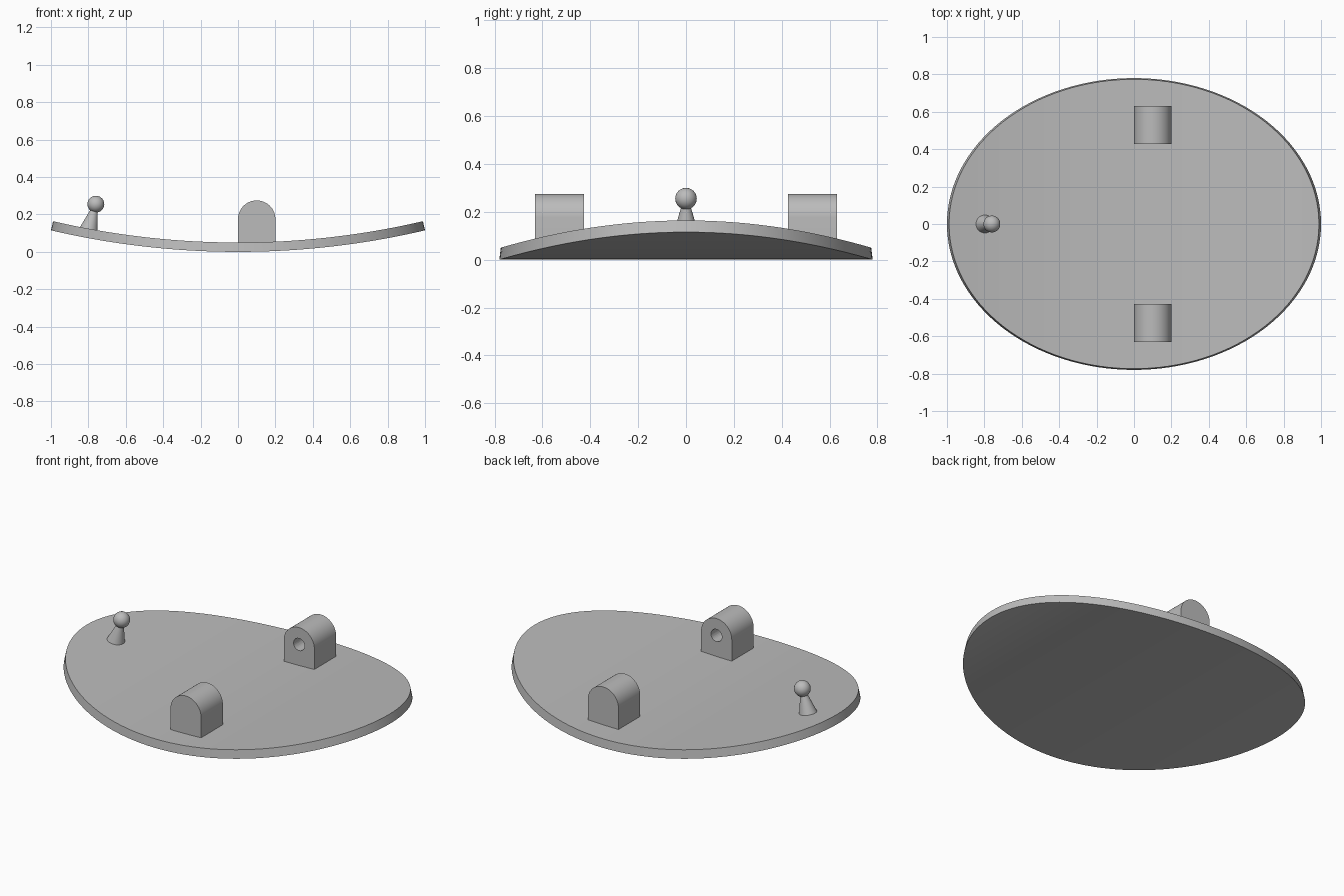
import bpy, bmesh, math
from mathutils import Vector

if "Cube" in bpy.data.objects:
    bpy.data.objects.remove(bpy.data.objects["Cube"], do_unlink=True)

GREY = (0.5, 0.5, 0.5, 1)
grey = bpy.data.materials.new("plain_grey")
grey.use_nodes = True
grey.diffuse_color = GREY
grey.node_tree.nodes["Principled BSDF"].inputs["Base Color"].default_value = GREY


def finish(obj, name):
    """Name, colour and smooth a part."""
    obj.name = name
    obj.data.materials.clear()
    obj.data.materials.append(grey)
    bpy.ops.object.select_all(action="DESELECT")
    obj.select_set(True)
    bpy.context.view_layer.objects.active = obj
    bpy.ops.object.shade_smooth_by_angle(angle=math.radians(30))
    return obj


def from_bmesh(bm, name):
    bmesh.ops.recalc_face_normals(bm, faces=bm.faces)
    mesh = bpy.data.meshes.new(name)
    bm.to_mesh(mesh)
    bm.free()
    obj = bpy.data.objects.new(name, mesh)
    bpy.context.collection.objects.link(obj)
    return finish(obj, name)


# Oval plate bent along x: strips across the oval, then thickened
def bent_plate(half_x, half_y, thickness, bend_radius, steps=64):
    bm = bmesh.new()

    def point(x, y, top):
        angle = math.asin(x / bend_radius)
        r = bend_radius - (thickness if top else 0)
        shrink = 0.992 if top else 1
        return bm.verts.new((r * math.sin(angle), y * shrink,
                             bend_radius - r * math.cos(angle)))

    rims = []
    for top in (False, True):
        rim = []
        for i in range(2 * steps):
            a = math.pi * i / steps
            rim.append(point(half_x * math.cos(a), half_y * math.sin(a), top))
        n = len(rim)
        for i in range(steps):
            corners = [rim[i], rim[i + 1], rim[(n - i - 1) % n], rim[(n - i) % n]]
            bm.faces.new(list(dict.fromkeys(corners)))
        rims.append(rim)
    low, high = rims
    for i in range(n):
        j = (i + 1) % n
        bm.faces.new((low[i], low[j], high[j], high[i]))
    return from_bmesh(bm, "bent_oval_plate")


# Arched lug with a blind round socket in its inner face
def lug(name, side):
    cx, cz, r, y0, y1 = 0.1, 0.175, 0.1, 0.427, 0.63
    bm = bmesh.new()
    profile = [(cx - r, 0.03), (cx + r, 0.03)]
    for i in range(33):
        a = math.pi * i / 32
        profile.append((cx + r * math.cos(a), cz + r * math.sin(a)))
    face = bm.faces.new([bm.verts.new((x, side * y0, z)) for x, z in profile])
    moved = bmesh.ops.extrude_face_region(bm, geom=[face])["geom"]
    verts = [v for v in moved if isinstance(v, bmesh.types.BMVert)]
    bmesh.ops.translate(bm, verts=verts, vec=(0, side * (y1 - y0), 0))
    if not any(f == face for f in bm.faces):
        bm.faces.new([v for v in bm.verts if v not in verts])
    body = from_bmesh(bm, name)

    bpy.ops.mesh.primitive_cylinder_add(
        vertices=32, radius=0.036, depth=0.2,
        location=(cx, side * y0, cz), rotation=(math.pi / 2, 0, 0))
    cutter = bpy.context.object
    cutter.hide_render = True
    mod = body.modifiers.new("socket", "BOOLEAN")
    mod.operation = "DIFFERENCE"
    mod.solver = "EXACT"
    mod.object = cutter
    bpy.context.view_layer.objects.active = body
    # keep the cut in front of the edge smoothing, then bake it
    body.modifiers.move(len(body.modifiers) - 1, 0)
    bpy.ops.object.modifier_apply(modifier="socket")
    bpy.data.objects.remove(cutter, do_unlink=True)
    return finish(body, name)


bent_plate(1.0, 0.78, 0.05, 4.4)
lug("front_lug", -1)
lug("back_lug", 1)

# Leaning tapered peg with a ball on its tip
base, ball = Vector((-0.8, 0, 0.11)), Vector((-0.76, 0, 0.255))
axis = ball - base
bpy.ops.mesh.primitive_cone_add(
    vertices=48, radius1=0.052, radius2=0.014, depth=axis.length * 0.9,
    location=base + axis * 0.45, rotation=axis.to_track_quat("Z", "Y").to_euler())
finish(bpy.context.object, "peg_stem")
bpy.ops.mesh.primitive_uv_sphere_add(segments=40, ring_count=20, radius=0.045, location=ball)
finish(bpy.context.object, "peg_ball")
